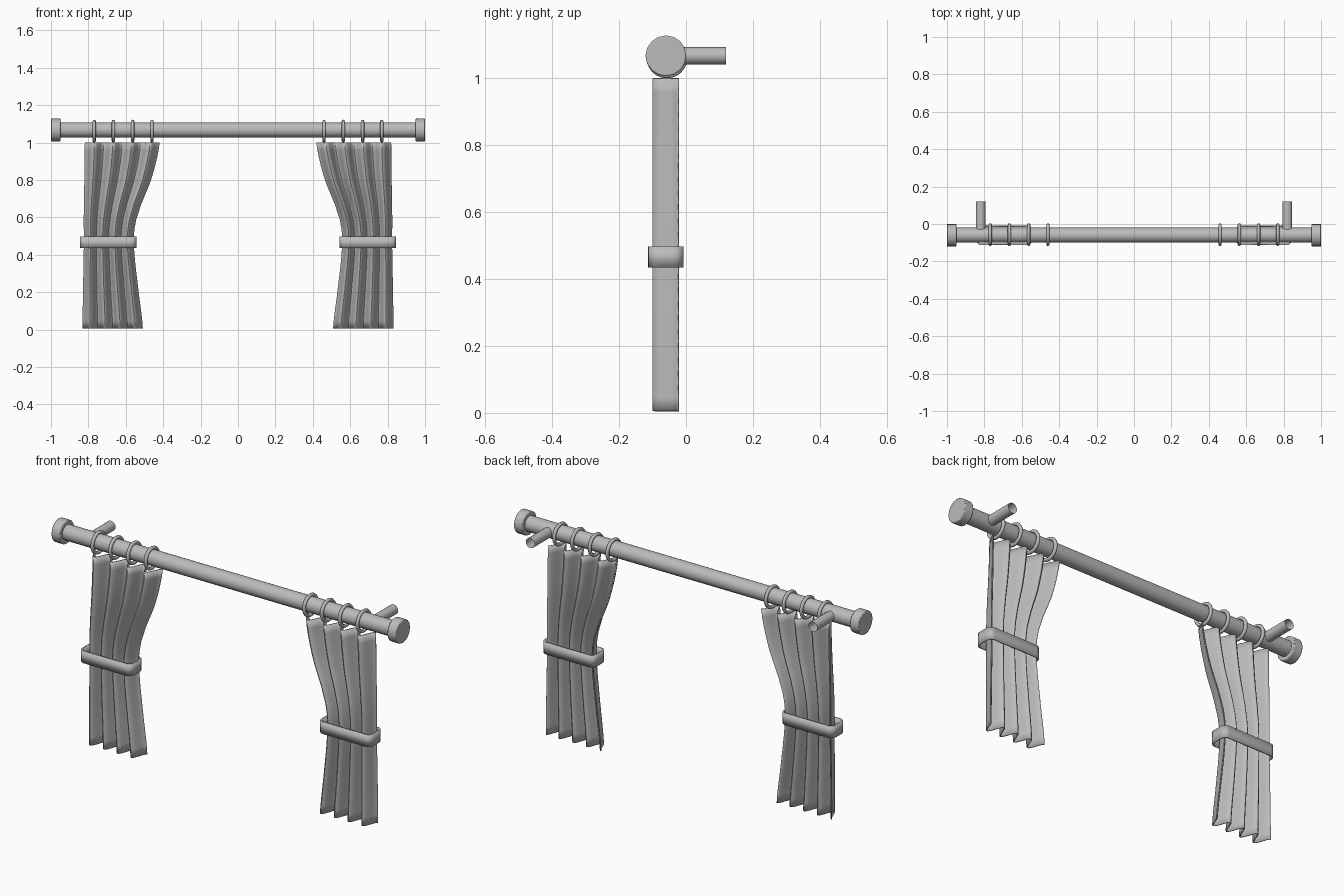
import bpy, bmesh, math
from mathutils import Vector

cube = bpy.data.objects.get("Cube")
if cube:
    bpy.data.objects.remove(cube, do_unlink=True)

grey = bpy.data.materials.new("plain grey")
grey.use_nodes = True
colour = (0.5, 0.5, 0.5, 1)
grey.diffuse_color = colour
grey.node_tree.nodes["Principled BSDF"].inputs["Base Color"].default_value = colour

ROD_Y, ROD_Z = -0.06, 1.067


def finish(obj, name, angle=35):
    obj.name = name
    obj.data.materials.clear()
    obj.data.materials.append(grey)
    bpy.ops.object.select_all(action='DESELECT')
    obj.select_set(True)
    bpy.context.view_layer.objects.active = obj
    bpy.ops.object.shade_smooth_by_angle(angle=math.radians(angle))
    return obj


def cylinder(name, start, end, radius, sides=16, fill='NGON', bevel=0):
    start, end = Vector(start), Vector(end)
    axis = end - start
    bpy.ops.mesh.primitive_cylinder_add(
        vertices=sides, radius=radius, depth=axis.length, end_fill_type=fill,
        location=(start + end) / 2, rotation=axis.to_track_quat('Z', 'Y').to_euler())
    obj = finish(bpy.context.object, name)
    if bevel:
        mod = obj.modifiers.new("soft rim", 'BEVEL')
        mod.width, mod.segments = bevel, 2
    return obj


def mesh_object(name, bm):
    bmesh.ops.recalc_face_normals(bm, faces=bm.faces)
    mesh = bpy.data.meshes.new(name)
    bm.to_mesh(mesh)
    bm.free()
    obj = bpy.data.objects.new(name, mesh)
    bpy.context.collection.objects.link(obj)
    return finish(obj, name)


def thicken(obj, thickness, offset):
    mod = obj.modifiers.new("thickness", 'SOLIDIFY')
    mod.thickness, mod.offset = thickness, offset


# Height, inner edge and outer edge of the gathered cloth
OUTLINE = [(0.005, 0.51, 0.83), (0.22, 0.535, 0.827), (0.43, 0.557, 0.823),
           (0.52, 0.557, 0.823), (0.63, 0.532, 0.823), (0.81, 0.463, 0.82),
           (1.0, 0.42, 0.818)]


def edges_at(z):
    """Smooth interpolation of the outline at a height."""
    i = max(k for k in range(len(OUTLINE) - 1) if OUTLINE[k][0] <= z + 1e-6)
    pts = [Vector(OUTLINE[min(max(k, 0), len(OUTLINE) - 1)]) for k in range(i - 1, i + 3)]
    t = (z - pts[1].x) / (pts[2].x - pts[1].x)
    m0, m1 = (pts[2] - pts[0]) / 2, (pts[3] - pts[1]) / 2
    p = ((2*t**3 - 3*t**2 + 1) * pts[1] + (t**3 - 2*t**2 + t) * m0
         + (3*t**2 - 2*t**3) * pts[2] + (t**3 - t**2) * m1)
    return p.y, p.z


def curtain(name, side, folds=4, steps=12, rows=24):
    bm = bmesh.new()
    grid = []
    for r in range(rows + 1):
        z = 0.005 + 0.995 * r / rows
        inner, outer = edges_at(z)
        row = []
        for c in range(folds * steps + 1):
            u = c / (folds * steps)
            wave = math.cos(2 * math.pi * folds * u)
            row.append(bm.verts.new((side * (inner + (outer - inner) * u),
                                     ROD_Y + 0.037 * wave, z)))
        grid.append(row)
    for low, high in zip(grid, grid[1:]):
        for c in range(len(low) - 1):
            bm.faces.new((low[c], low[c + 1], high[c + 1], high[c]))
    thicken(mesh_object(name, bm), 0.005, 0)


def tie_band(name, side):
    """Rounded rectangular strap around the cloth."""
    half_x, half_y, r = 0.152, 0.053, 0.03
    bm = bmesh.new()
    loops = []
    for z in (0.435, 0.497):
        loop = []
        for corner in range(4):
            sx = 1 if corner in (0, 3) else -1
            sy = 1 if corner < 2 else -1
            for k in range(6):
                a = math.pi / 2 * (corner + k / 5)
                loop.append(bm.verts.new((side * 0.694 + sx * (half_x - r) + r * math.cos(a),
                                          ROD_Y + sy * (half_y - r) + r * math.sin(a), z)))
        loops.append(loop)
    low, high = loops
    for k in range(len(low)):
        n = (k + 1) % len(low)
        bm.faces.new((low[k], low[n], high[n], high[k]))
    thicken(mesh_object(name, bm), 0.008, -1)


# Rod spanning the window
cylinder("curtain_rod", (-0.96, ROD_Y, ROD_Z), (0.96, ROD_Y, ROD_Z), 0.04, 24)

for side, label in ((1, "left"), (-1, "right")):
    # End cap and wall bracket
    cylinder(label + "_end_cap", (side * 0.95, ROD_Y, ROD_Z), (side, ROD_Y, ROD_Z),
             0.061, bevel=0.004)
    cylinder(label + "_wall_bracket", (side * 0.82, ROD_Y + 0.025, ROD_Z),
             (side * 0.82, 0.12, ROD_Z), 0.026, fill='NOTHING')
    # Hanging rings
    for i in range(4):
        bpy.ops.mesh.primitive_torus_add(
            major_segments=24, minor_segments=8, major_radius=0.052, minor_radius=0.009,
            location=(side * (0.46 + 0.103 * i), ROD_Y + 0.003, 1.061),
            rotation=(0, math.pi / 2, 0))
        finish(bpy.context.object, f"{label}_ring_{i + 1}", 60)
    # Cloth and its strap
    curtain(label + "_curtain", side)
    tie_band(label + "_tie_band", side)
